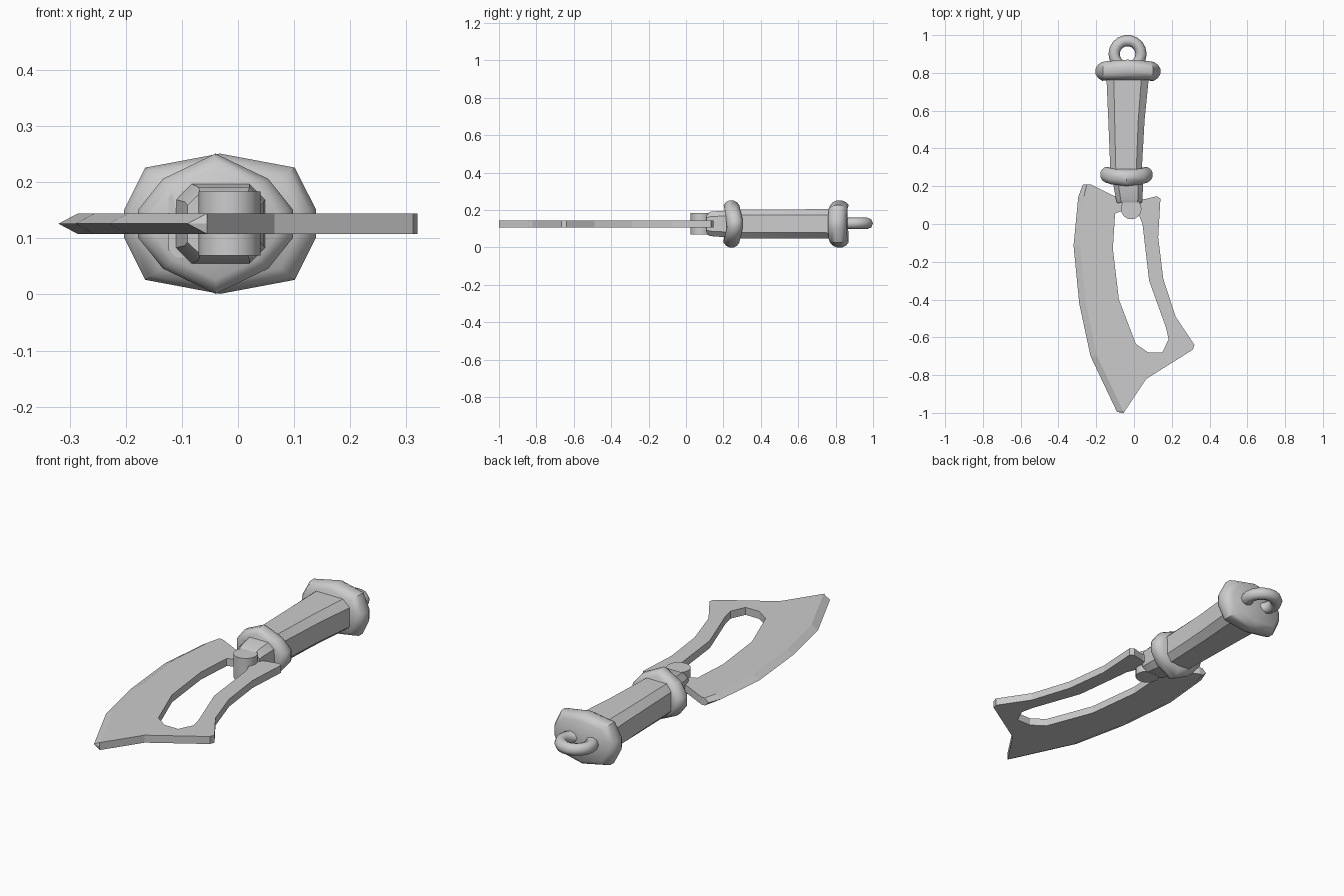
import bpy, bmesh, math

if "Cube" in bpy.data.objects:
    bpy.data.objects.remove(bpy.data.objects["Cube"])

ZC = 0.126   # mid height of the whole knife


def finish(name, bm, smooth=None):
    bmesh.ops.recalc_face_normals(bm, faces=bm.faces)
    me = bpy.data.meshes.new(name)
    bm.to_mesh(me)
    bm.free()
    ob = bpy.data.objects.new(name, me)
    bpy.context.collection.objects.link(ob)
    if smooth:
        bpy.ops.object.select_all(action='DESELECT')
        ob.select_set(True)
        bpy.context.view_layer.objects.active = ob
        bpy.ops.object.shade_smooth_by_angle(angle=math.radians(smooth))
    return ob


def skin(bm, rings):
    n = len(rings[0])
    for a, b in zip(rings, rings[1:]):
        for i in range(n):
            j = (i + 1) % n
            bm.faces.new((a[i], a[j], b[j], b[i]))


def loft(name, section, stations, bow=0.0, smooth=35):
    """section: unit (x, z) points; stations: (y, centre x, x radius, z radius)"""
    bm = bmesh.new()
    rings = [[bm.verts.new((cx + x * rx, y + bow * x * x, ZC + z * rz))
              for x, z in section] for y, cx, rx, rz in stations]
    skin(bm, rings)
    bm.faces.new(rings[0])
    bm.faces.new(rings[-1])
    return finish(name, bm, smooth)


def mirrored(quarter):
    """Closed section from upper-right quarter points, running side to top."""
    up = quarter + [(-x, z) for x, z in reversed(quarter) if x > 0]
    return up + [(x, -z) for x, z in reversed(up)]


# blade: x, y and how far the bevel is set in from the cutting edge
outer = [(-0.27, 0.21, .02), (-0.23, 0.21, 0), (-0.11, 0.15, 0), (0.05, 0.13, 0),
         (0.12, 0.147, 0), (0.14, 0.135, 0), (0.128, -0.07, 0), (0.155, -0.29, 0),
         (0.22, -0.49, 0), (0.32, -0.64, 0), (0.312, -0.665, 0), (0.065, -0.82, 0),
         (-0.055, -1.0, 0), (-0.09, -0.995, .035), (-0.23, -0.70, .035),
         (-0.29, -0.42, .035), (-0.32, -0.115, .035), (-0.295, 0.145, .03)]
hole = [(-0.10, 0.055), (-0.112, -0.13), (-0.08, -0.40), (0.01, -0.635), (0.075, -0.68),
        (0.15, -0.68), (0.183, -0.61), (0.17, -0.55), (0.08, -0.30), (0.045, 0.0),
        (0.025, 0.05), (-0.04, 0.08)]
T = 0.0185
bm = bmesh.new()
ro = [[bm.verts.new((x + (d if z else 0), y, ZC + z)) for x, y, d in outer]
      for z in (-T, 0, T)]
rh = [[bm.verts.new((x, y, ZC + z)) for x, y in hole] for z in (-T, T)]
skin(bm, ro)
skin(bm, rh)
for loops in ((ro[0], rh[0]), (ro[2], rh[1])):
    edges = [bm.edges.get((l[i - 1], l[i])) for l in loops for i in range(len(l))]
    bmesh.ops.triangle_fill(bm, edges=edges, use_beauty=True)
finish("blade", bm)

# pivot pin and the neck joining it to the handle
bm = bmesh.new()
bmesh.ops.create_cone(bm, cap_ends=True, segments=16, radius1=0.055, radius2=0.055, depth=0.114)
bmesh.ops.translate(bm, verts=bm.verts, vec=(-0.015, 0.08, ZC))
finish("pivot_pin", bm, 35)
octagon = mirrored([(1, 0.6), (0.65, 1)])
loft("neck", octagon, [(0.11, -0.025, 0.065, 0.055), (0.13, -0.025, 0.07, 0.065),
                       (0.22, -0.032, 0.08, 0.072)])

# tapered grip
loft("grip", octagon, [(0.21, -0.042, 0.082, 0.077), (0.30, -0.042, 0.084, 0.078),
                       (0.55, -0.040, 0.096, 0.078), (0.80, -0.033, 0.114, 0.079)])


def collar(name, quarter, y, half, cx, rx, rz, bow):
    prof = [(-1, .8), (-.7, .93), (-.3, 1), (.3, 1), (.7, .93), (1, .8)]
    loft(name, mirrored(quarter), [(y + t * half, cx, rx * s, rz * s) for t, s in prof], bow, 45)


# front guard ring and wide pommel
collar("guard_ring", [(1, 0.2), (0.68, 0.64), (0, 1)], 0.243, 0.042, -0.04, 0.138, 0.125, 0.018)
collar("pommel", [(1, 0.2), (0.78, 0.8), (0, 1)], 0.82, 0.05, -0.032, 0.171, 0.125, -0.012)

# hanging loop
bpy.ops.mesh.primitive_torus_add(location=(-0.034, 0.9, ZC + 0.003), major_radius=0.071,
                                 minor_radius=0.03, major_segments=18, minor_segments=8)
bpy.context.object.name = "hanging_loop"
bpy.ops.object.shade_smooth_by_angle(angle=math.radians(60))
